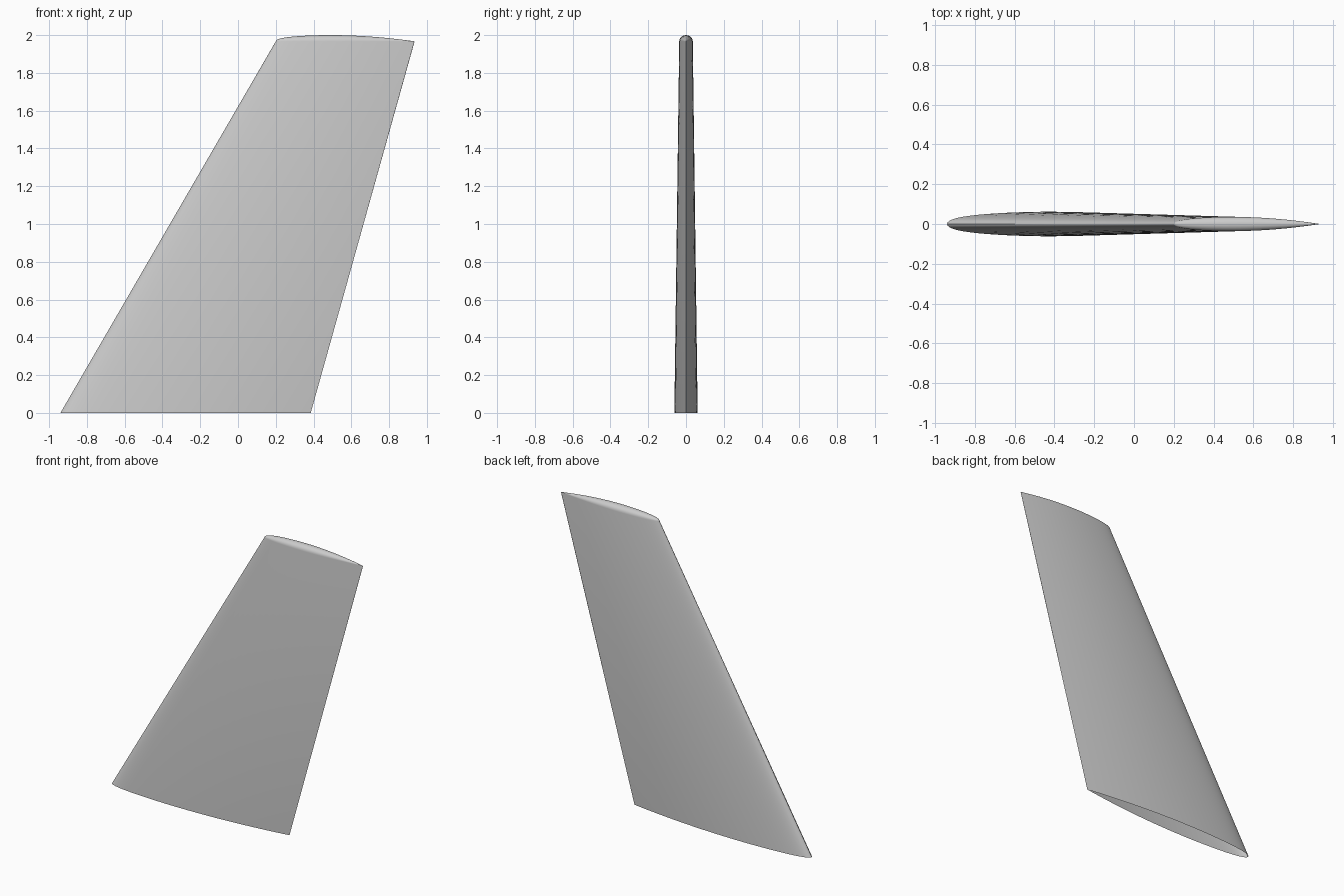
import bpy
import bmesh
from math import cos, sin, pi, sqrt

cube = bpy.data.objects.get("Cube")
if cube:
    bpy.data.objects.remove(cube, do_unlink=True)

# Planform: leading edge x, trailing edge x, height, greatest half thickness
ROOT = (-0.94, 0.385, 0.0, 0.062)
TIP = (0.2, 0.935, 1.967, 0.036)
STATIONS = 32
ARC = 12


def half_thickness(s):
    """Symmetric airfoil, thickest at 40% chord, scaled to 1 at the thickest."""
    if s <= 0 or s >= 1:
        return 0.0
    if s < 0.4:
        y = 0.2969 * sqrt(s) - 0.2474 * s + 0.1778 * s**2 - 0.27 * s**3
    else:
        u = 1 - s
        y = 0.315 * u - 0.227 * u**2 - 0.0355 * u**3
    return y * 10


def column(bm, s):
    """One chord station: up one side, round over the tip, down the other side."""
    x0, x1, z, h = ROOT
    xr, hr = x0 + (x1 - x0) * s, h * half_thickness(s)
    x0, x1, zt, h = TIP
    xt, ht = x0 + (x1 - x0) * s, h * half_thickness(s)
    pts = [(xr, hr, z)]
    for i in range(ARC + 1):
        a = pi * i / ARC
        pts.append((xt, ht * cos(a), zt + 0.92 * ht * sin(a)))
    pts.append((xr, -hr, z))
    return [bm.verts.new(p) for p in pts]


# Fin skin, open at the root
bm = bmesh.new()
cols = [column(bm, (1 - cos(pi * i / STATIONS)) / 2) for i in range(STATIONS + 1)]
for a, b in zip(cols, cols[1:]):
    for j in range(len(a) - 1):
        bm.faces.new((a[j], a[j + 1], b[j + 1], b[j]))
bmesh.ops.remove_doubles(bm, verts=bm.verts, dist=0.00002)
bmesh.ops.recalc_face_normals(bm, faces=bm.faces)

mesh = bpy.data.meshes.new("swept_fin")
bm.to_mesh(mesh)
bm.free()
fin = bpy.data.objects.new("swept_fin", mesh)
bpy.context.collection.objects.link(fin)

# Plain grey paint
grey = bpy.data.materials.new("light_grey")
grey.use_nodes = True
colour = (0.6, 0.6, 0.6, 1)
grey.diffuse_color = colour
grey.node_tree.nodes["Principled BSDF"].inputs["Base Color"].default_value = colour
mesh.materials.append(grey)

# Smooth skin, sharp trailing edge
bpy.ops.object.select_all(action="DESELECT")
fin.select_set(True)
bpy.context.view_layer.objects.active = fin
bpy.ops.object.shade_smooth_by_angle(angle=0.6)
